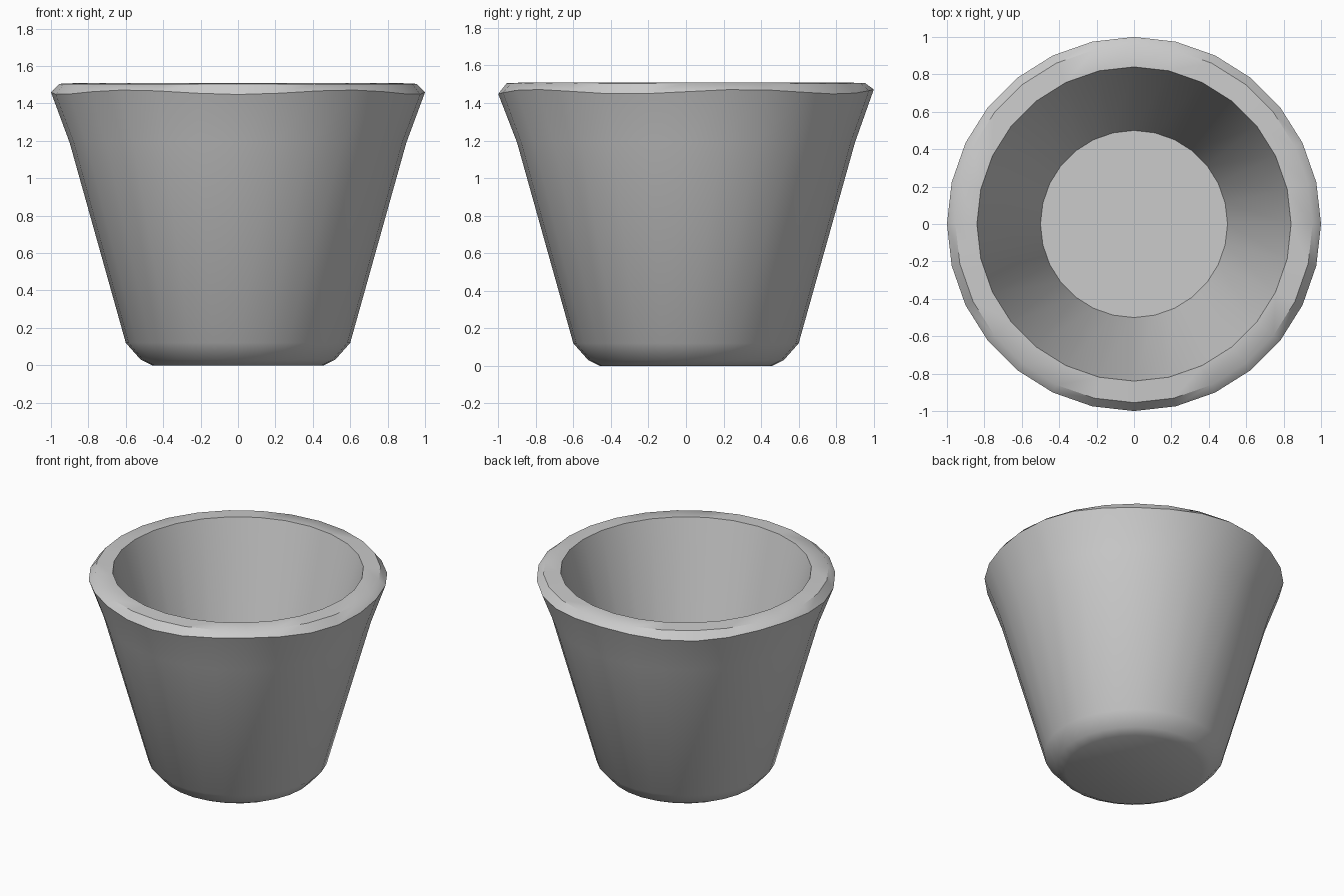
import bpy, bmesh, math

if "Cube" in bpy.data.objects:
    bpy.data.objects.remove(bpy.data.objects["Cube"])

SEG = 28
# (radius, height) from the underside centre, up the outside, over the rim, down the inside
PROFILE = [(0.46, 0.0), (0.52, 0.03), (0.60, 0.12), (0.90, 1.19), (1.0, 1.46),
           (0.955, 1.505), (0.84, 1.51), (0.50, 0.27)]

bm = bmesh.new()
rings = []
for r, z in PROFILE:
    ring = []
    for i in range(SEG):
        a = 2 * math.pi * i / SEG
        # slightly uneven, hand-worn lip on the outer edge
        dz = 0.012 * math.sin(5 * a) if r == 1.0 else 0
        ring.append(bm.verts.new((r * math.cos(a), r * math.sin(a), z + dz)))
    rings.append(ring)

# Walls between neighbouring rings
for low, high in zip(rings, rings[1:]):
    for i in range(SEG):
        j = (i + 1) % SEG
        bm.faces.new((low[i], low[j], high[j], high[i]))

# Underside and inner floor
bm.faces.new(rings[0][::-1])
bm.faces.new(rings[-1])
bmesh.ops.recalc_face_normals(bm, faces=bm.faces)

mesh = bpy.data.meshes.new("cup")
bm.to_mesh(mesh)
bm.free()
cup = bpy.data.objects.new("cup", mesh)
bpy.context.collection.objects.link(cup)

# Smooth walls with crisp inner rim and floor edges
bpy.context.view_layer.objects.active = cup
cup.select_set(True)
bpy.ops.object.shade_smooth_by_angle(angle=math.radians(40))
